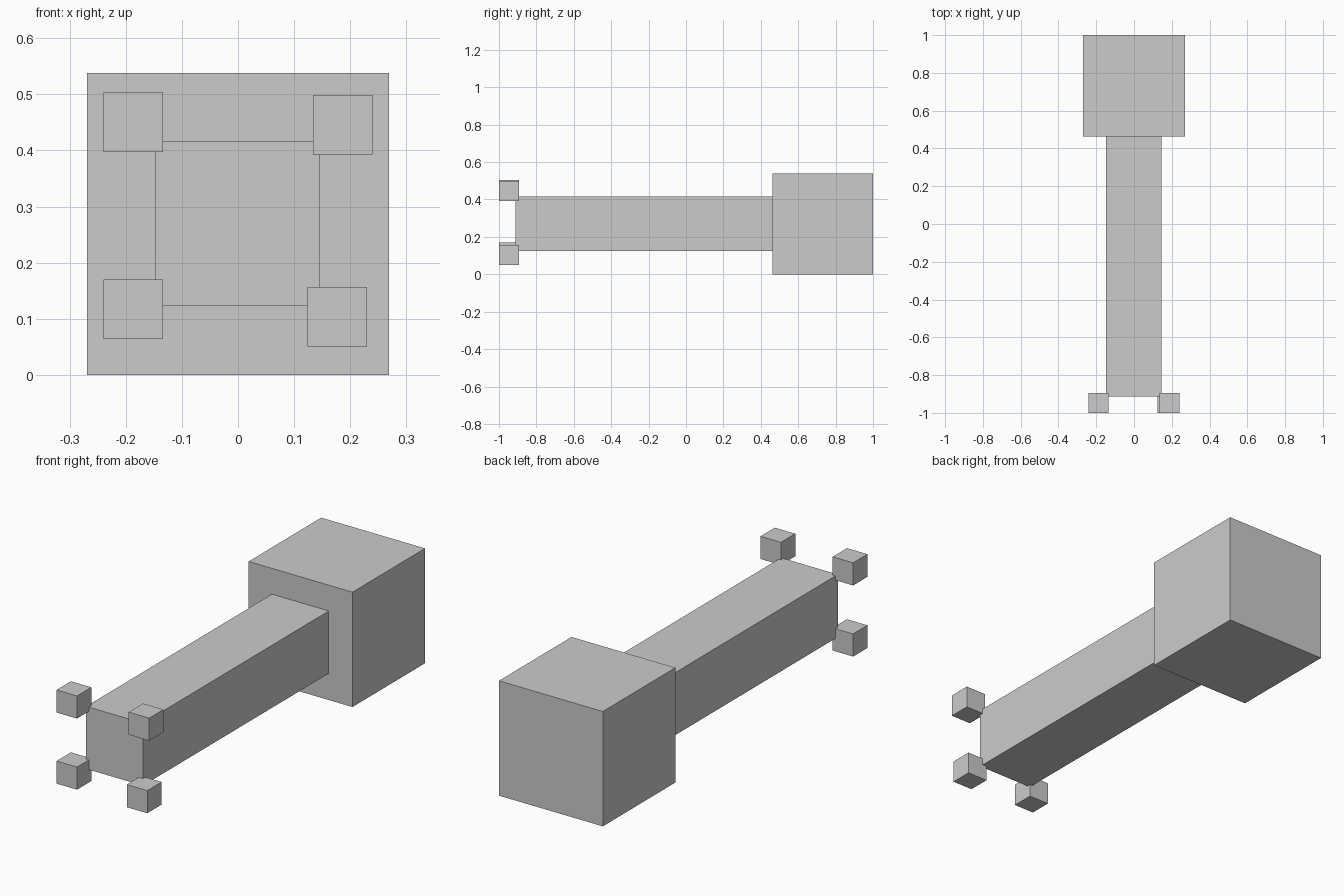
import bpy

if "Cube" in bpy.data.objects:
    bpy.data.objects.remove(bpy.data.objects["Cube"])


def box(name, lo, hi):
    """Axis-aligned box between two corners."""
    centre = [(a + b) / 2 for a, b in zip(lo, hi)]
    bpy.ops.mesh.primitive_cube_add(size=1, location=centre)
    obj = bpy.context.object
    obj.name = name
    obj.scale = [b - a for a, b in zip(lo, hi)]
    bpy.ops.object.transform_apply(location=False, rotation=False, scale=True)
    return obj


# Large block at the back and the square shaft running forward from it
box("back_block", (-0.269, 0.463, 0.0), (0.269, 1.0, 0.538))
box("shaft", (-0.148, -0.912, 0.124), (0.146, 0.463, 0.417))

# Small cubes at the four front corners, slightly uneven in placement
SIZE = 0.106
corners = {
    "upper_left": (-0.24, 0.397),
    "upper_right": (0.134, 0.393),
    "lower_left": (-0.24, 0.064),
    "lower_right": (0.124, 0.051),
}
for place, (x, z) in corners.items():
    box("corner_cube_" + place, (x, -1.0, z), (x + SIZE, -1.0 + SIZE, z + SIZE))
